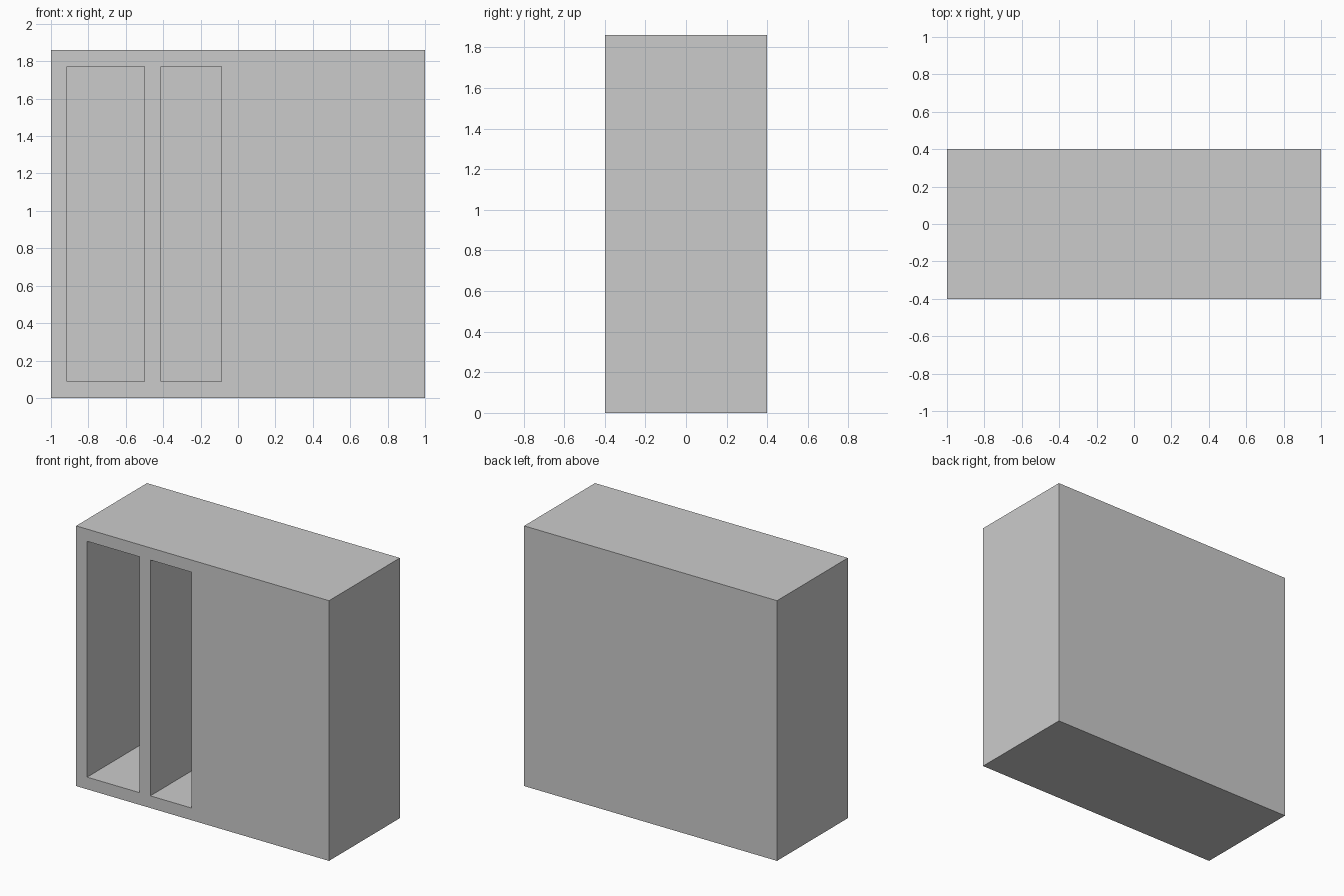
import bpy

if "Cube" in bpy.data.objects:
    bpy.data.objects.remove(bpy.data.objects["Cube"])

W, D, H, T = 2.0, 0.8, 1.86, 0.087  # overall size and board thickness


def box(name, x0, x1, y0, y1, z0, z1):
    bpy.ops.mesh.primitive_cube_add(
        size=1, location=((x0 + x1) / 2, (y0 + y1) / 2, (z0 + z1) / 2))
    ob = bpy.context.object
    ob.name = name
    ob.scale = (x1 - x0, y1 - y0, z1 - z0)
    bpy.ops.object.transform_apply(location=True, rotation=True, scale=True)
    return ob


# cabinet body
cabinet = box("cabinet_body", -W / 2, W / 2, -D / 2, D / 2, 0, H)

# two tall open compartments on the left, closed at the back
for i, (x0, x1) in enumerate([(-0.913, -0.50), (-0.413, -0.088)]):
    cutter = box(f"compartment_cutter_{i + 1}", x0, x1,
                 -D / 2 - 0.1, D / 2 - T, T, H - T)
    cutter.hide_render = True
    mod = cabinet.modifiers.new("compartment", "BOOLEAN")
    mod.operation = "DIFFERENCE"
    mod.solver = "EXACT"
    mod.object = cutter
    bpy.context.view_layer.objects.active = cabinet
    bpy.ops.object.modifier_apply(modifier=mod.name)
    bpy.data.objects.remove(cutter, do_unlink=True)
